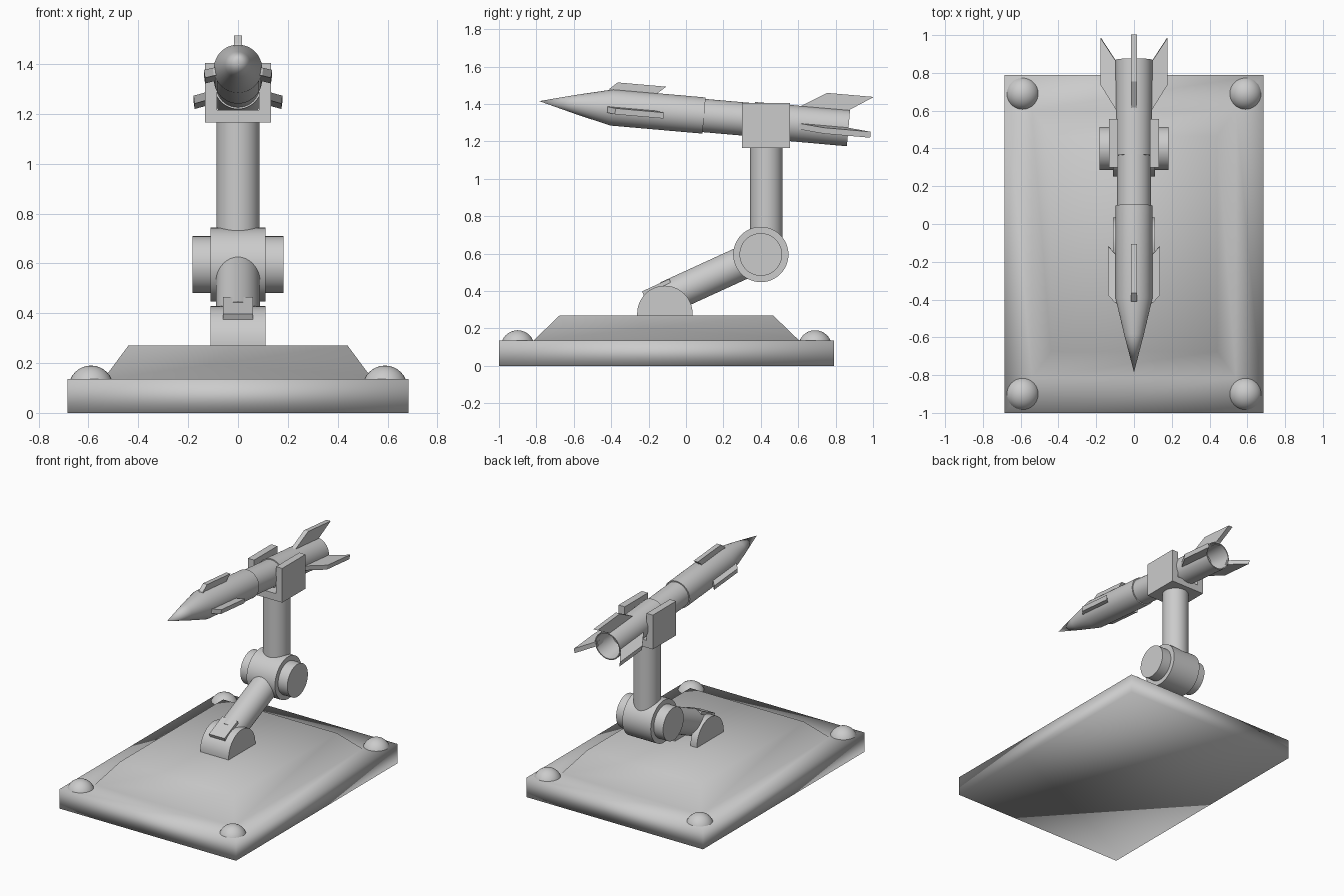
import bpy, bmesh, math
from mathutils import Vector, Matrix

if "Cube" in bpy.data.objects:
    bpy.data.objects.remove(bpy.data.objects["Cube"])

GREY = bpy.data.materials.new("light_grey")
GREY.use_nodes = True
COLOUR = (0.6, 0.6, 0.6, 1)
GREY.diffuse_color = COLOUR
GREY.node_tree.nodes["Principled BSDF"].inputs["Base Color"].default_value = COLOUR


def finish(name, bm, smooth=None):
    """Turn a bmesh into an object; smooth is an angle in degrees."""
    bmesh.ops.recalc_face_normals(bm, faces=bm.faces)
    mesh = bpy.data.meshes.new(name)
    bm.to_mesh(mesh)
    bm.free()
    mesh.materials.append(GREY)
    ob = bpy.data.objects.new(name, mesh)
    bpy.context.collection.objects.link(ob)
    if smooth:
        bpy.ops.object.select_all(action='DESELECT')
        ob.select_set(True)
        bpy.context.view_layer.objects.active = ob
        bpy.ops.object.shade_smooth_by_angle(angle=math.radians(smooth))
    return ob


def rod(name, a, b, radius, sides=48):
    a, b = Vector(a), Vector(b)
    bm = bmesh.new()
    place = Matrix.Translation((a + b) / 2) @ (b - a).to_track_quat('Z', 'Y').to_matrix().to_4x4()
    bmesh.ops.create_cone(bm, cap_ends=True, segments=sides, radius1=radius,
                          radius2=radius, depth=(b - a).length, matrix=place)
    return finish(name, bm, 40)


def prism(name, outline, lo, hi, place=Matrix(), smooth=None):
    """Extrude a (y, z) outline along x from lo to hi."""
    bm = bmesh.new()
    face = bm.faces.new([bm.verts.new((lo, y, z)) for y, z in outline])
    new = bmesh.ops.extrude_face_region(bm, geom=[face])["geom"]
    bmesh.ops.translate(bm, vec=(hi - lo, 0, 0),
                        verts=[v for v in new if isinstance(v, bmesh.types.BMVert)])
    bmesh.ops.transform(bm, matrix=place, verts=bm.verts)
    return finish(name, bm, smooth)


def block(name, lo, hi, place=Matrix()):
    outline = [(lo[1], lo[2]), (hi[1], lo[2]), (hi[1], hi[2]), (lo[1], hi[2])]
    return prism(name, outline, lo[0], hi[0], place)


# Base slab with a sloping plateau, softly shaded as one shell
bm = bmesh.new()
rings = []
for hx, hy, z in [(.685, .895, 0), (.685, .895, .135), (.54, .71, .135), (.44, .57, .27)]:
    rings.append([bm.verts.new((sx * hx, sy * hy - .105, z))
                  for sx, sy in [(-1, -1), (1, -1), (1, 1), (-1, 1)]])
for low, high in zip(rings, rings[1:]):
    for i in range(4):
        j = (i + 1) % 4
        bm.faces.new([low[i], low[j], high[j], high[i]])
bm.faces.new(rings[0])
bm.faces.new(rings[-1])
finish("base", bm, 180)

# Corner domes
for x in (-.59, .59):
    for y in (-.9, .69):
        bm = bmesh.new()
        bmesh.ops.create_uvsphere(bm, u_segments=32, v_segments=16, radius=.09,
                                  matrix=Matrix.Translation((x, y, .1)))
        finish("corner_dome", bm, 60)

# Shoulder: two rounded cheeks with a lower front filler
PIVOT_Y, PIVOT_Z, R = -.113, .28, .148
arc = [(PIVOT_Y + R * math.cos(t), PIVOT_Z + R * math.sin(t))
       for t in [math.pi * i / 24 for i in range(25)]]
cheek = [(PIVOT_Y + R, .26)] + arc + [(PIVOT_Y - R, .26)]
for side in (-1, 1):
    prism("shoulder_cheek", cheek, *sorted((side * .06, side * .11)), smooth=40)
front = [(PIVOT_Y, .26)] + arc[12:] + [(PIVOT_Y - R, .26)]
prism("shoulder_front", front, -.06, .06, smooth=40)

# Lower arm with a squared tongue held in the shoulder
ELBOW = Vector((0, .4, .595))
tilt = Matrix.Rotation(math.radians(24.6), 4, 'X')
along = tilt @ Vector((0, 1, 0))
rod("lower_arm", ELBOW - along * .55, ELBOW, .088)
block("arm_tongue", (-.06, -.66, 0), (.06, -.5, .085), Matrix.Translation(ELBOW) @ tilt)

# Elbow drum with side caps, and the upright arm
rod("elbow_drum", ELBOW - Vector((.11, 0, 0)), ELBOW + Vector((.11, 0, 0)), .148)
rod("elbow_caps", ELBOW - Vector((.182, 0, 0)), ELBOW + Vector((.182, 0, 0)), .114)
rod("upper_arm", (0, .43, .6), (0, .43, 1.18), .087)

# Cradle: a U-shaped bracket
bm = bmesh.new()
outline = [(-.133, 1.165), (.133, 1.165), (.133, 1.405), (.085, 1.405),
           (.085, 1.215), (-.085, 1.215), (-.085, 1.405), (-.133, 1.405)]
face = bm.faces.new([bm.verts.new((x, .3, z)) for x, z in outline])
new = bmesh.ops.extrude_face_region(bm, geom=[face])["geom"]
bmesh.ops.translate(bm, vec=(0, .257, 0),
                    verts=[v for v in new if isinstance(v, bmesh.types.BMVert)])
finish("cradle", bm)

# Rocket frame: origin at the nose tip, +y toward the tail
FRAME = Matrix.Translation((0, -.785, 1.415)) @ Matrix.Rotation(math.radians(-5), 4, 'X')

# Rocket body: lathed profile of (distance, radius) with a hollow tail
profile = [(0, 0), (.2, .052), (.39, .097), (.885, .097), (.885, .089), (1.15, .089),
           (1.15, .096), (1.66, .097), (1.66, .09), (1.5, .08), (1.5, 0)]
bm = bmesh.new()
verts = [bm.verts.new((0, s, r)) for s, r in profile]
edges = [bm.edges.new(pair) for pair in zip(verts, verts[1:])]
bmesh.ops.spin(bm, geom=verts + edges, cent=(0, 0, 0), axis=(0, 1, 0),
               angle=math.tau, steps=48)
bmesh.ops.remove_doubles(bm, verts=bm.verts, dist=.0001)
bmesh.ops.transform(bm, matrix=FRAME, verts=bm.verts)
finish("rocket_body", bm, 30)

# Fins: one on top and one each side, slightly drooped
nose_fin = [(.36, .06), (.37, .1), (.41, .136), (.67, .136), (.63, .1), (.62, .06)]
tail_fin = [(1.38, .085), (1.53, .178), (1.78, .178), (1.66, .1), (1.65, .085)]
for degrees in (0, 98, -98):
    turn = FRAME @ Matrix.Rotation(math.radians(degrees), 4, 'Y')
    prism("nose_fin", nose_fin, -.016, .016, turn)
    prism("tail_fin", tail_fin, -.016, .016, turn)
